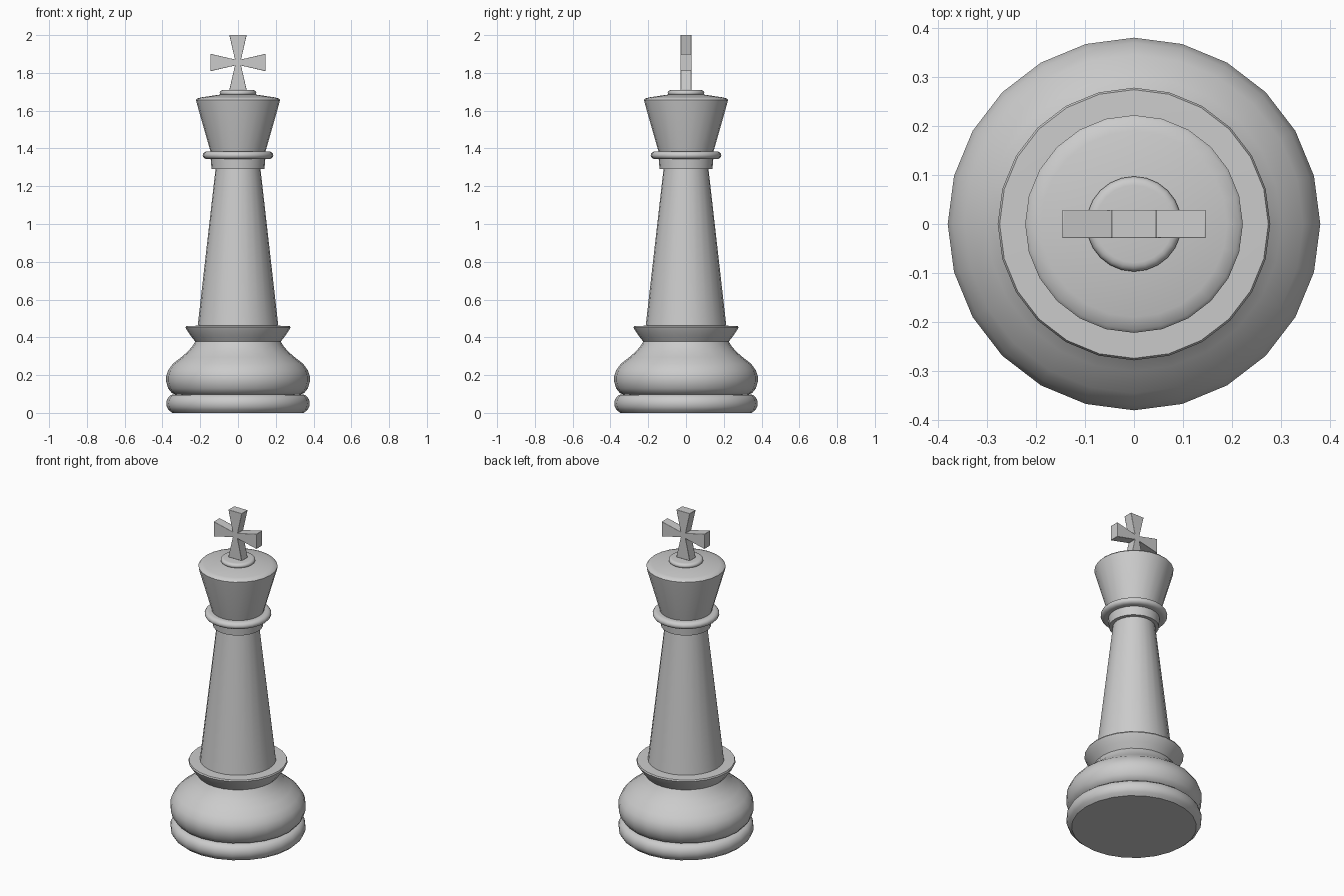
import bpy, bmesh
from math import sin, cos, tau, radians

cube = bpy.data.objects.get("Cube")
if cube:
    bpy.data.objects.remove(cube, do_unlink=True)

SIDES = 24

grey = bpy.data.materials.new("plain grey")
grey.use_nodes = True
colour = (0.6, 0.6, 0.6, 1)
grey.diffuse_color = colour
grey.node_tree.nodes["Principled BSDF"].inputs["Base Color"].default_value = colour


def finish(name, bm, angle):
    bmesh.ops.recalc_face_normals(bm, faces=bm.faces)
    mesh = bpy.data.meshes.new(name)
    bm.to_mesh(mesh)
    bm.free()
    obj = bpy.data.objects.new(name, mesh)
    bpy.context.collection.objects.link(obj)
    mesh.materials.append(grey)
    bpy.ops.object.select_all(action='DESELECT')
    obj.select_set(True)
    bpy.context.view_layer.objects.active = obj
    bpy.ops.object.shade_smooth_by_angle(angle=radians(angle))
    return obj


def turned(name, profile, angle=40):
    """Spin a list of (radius, height) points into a capped solid."""
    bm = bmesh.new()
    rings = [[bm.verts.new((r * cos(tau * i / SIDES), r * sin(tau * i / SIDES), z))
              for i in range(SIDES)] for r, z in profile]
    for low, high in zip(rings, rings[1:]):
        for i in range(SIDES):
            j = (i + 1) % SIDES
            bm.faces.new((low[i], low[j], high[j], high[i]))
    bm.faces.new(rings[0][::-1])
    bm.faces.new(rings[-1])
    return finish(name, bm, angle)


def rounded(r, z, depth, half, steps=8):
    """Half-ellipse rim profile around height z."""
    return [(r - depth + depth * sin(tau / 2 * k / steps),
             z - half * cos(tau / 2 * k / steps)) for k in range(steps + 1)]


# Foot and lower body
turned("base_disc", [(0.35, 0)] + rounded(0.38, 0.05, 0.04, 0.048)[1:])
turned("base_bulge", [(0.33, 0.097), (0.35, 0.105), (0.37, 0.13), (0.38, 0.165),
                      (0.38, 0.195), (0.37, 0.225), (0.345, 0.26), (0.30, 0.295),
                      (0.265, 0.325), (0.24, 0.355), (0.225, 0.38)])
turned("base_collar", [(0.225, 0.375), (0.25, 0.408), (0.272, 0.44), (0.278, 0.452),
                       (0.274, 0.46), (0.2, 0.462)])

# Tapered column and neck
turned("column", [(0.214, 0.455), (0.118, 1.3)])
turned("neck", [(0.14, 1.29), (0.145, 1.35)])
turned("neck_ring", rounded(0.187, 1.364, 0.025, 0.021))

# Flared head and its button
turned("head", [(0.143, 1.375), (0.22, 1.645), (0.222, 1.657), (0.215, 1.665),
                (0.19, 1.671), (0.09, 1.686)])
turned("head_button", rounded(0.097, 1.694, 0.018, 0.015))

# Cross: four flared arms around one centre
TIP, WAIST, CENTRE, HALF_DEPTH = 0.046, 0.016, 1.855, 0.029
outline = []
for q in range(4):
    c, s = cos(tau * q / 4), sin(tau * q / 4)
    for along, side in ((WAIST, -WAIST), (0.146, -TIP), (0.146, TIP)):
        outline.append((along * c - side * s, along * s + side * c))
bm = bmesh.new()
front = bm.faces.new([bm.verts.new((x, -HALF_DEPTH, CENTRE + z)) for x, z in outline])
extruded = bmesh.ops.extrude_face_region(bm, geom=[front], use_keep_orig=True)
back = [v for v in extruded["geom"] if isinstance(v, bmesh.types.BMVert)]
bmesh.ops.translate(bm, verts=back, vec=(0, 2 * HALF_DEPTH, 0))
cross = finish("cross", bm, 30)
bevel = cross.modifiers.new("soft edges", 'BEVEL')
bevel.width = 0.002
bevel.segments = 2
